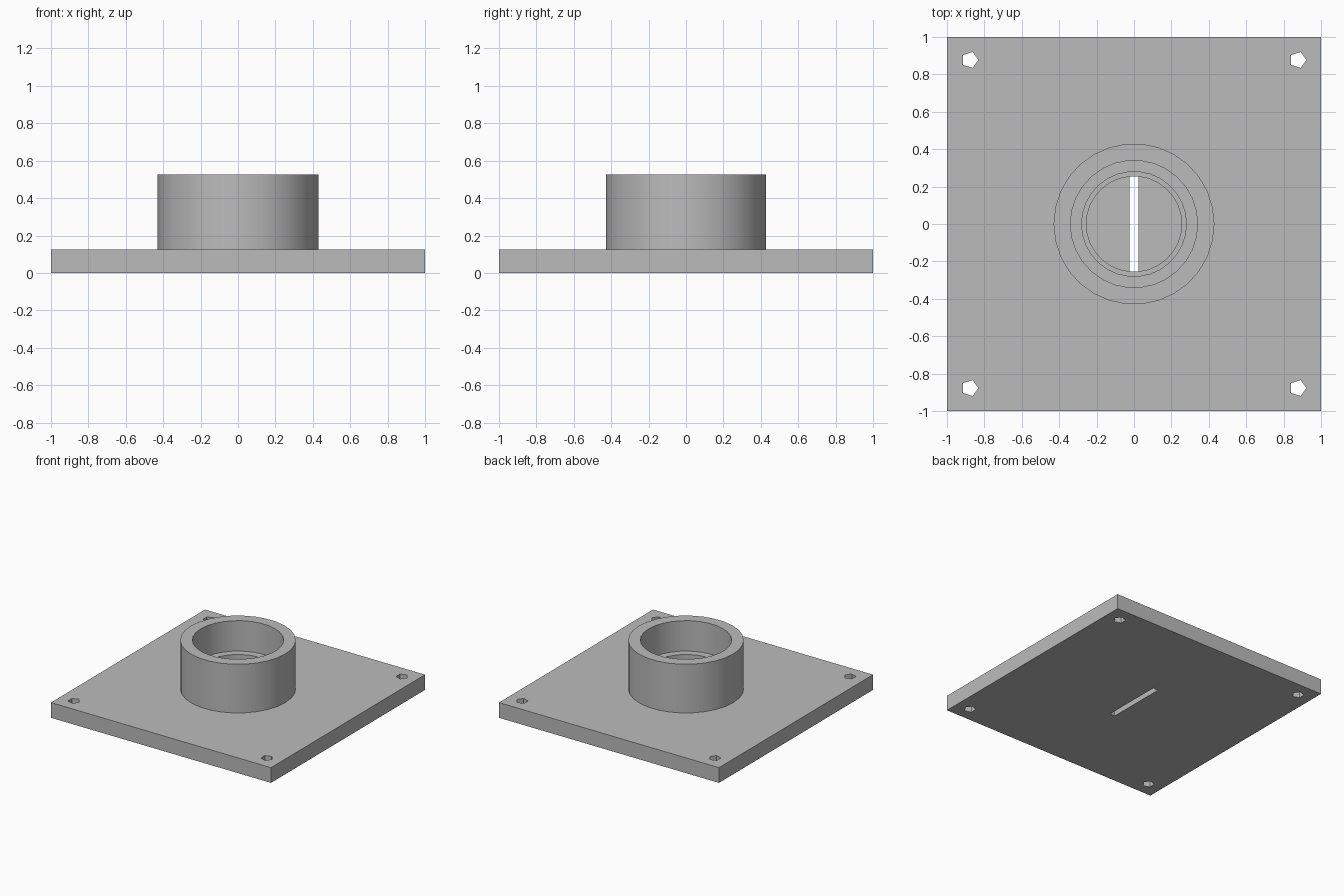
import bpy
import bmesh
from math import pi, radians
from mathutils import Matrix, Vector

if "Cube" in bpy.data.objects:
    bpy.data.objects.remove(bpy.data.objects["Cube"])

grey = bpy.data.materials.new("matte grey")
grey.use_nodes = True
grey.diffuse_color = (0.5, 0.5, 0.5, 1)
grey.node_tree.nodes["Principled BSDF"].inputs["Base Color"].default_value = (0.5, 0.5, 0.5, 1)


def make_object(name, bm):
    bmesh.ops.recalc_face_normals(bm, faces=bm.faces)
    mesh = bpy.data.meshes.new(name)
    bm.to_mesh(mesh)
    bm.free()
    mesh.materials.append(grey)
    obj = bpy.data.objects.new(name, mesh)
    bpy.context.collection.objects.link(obj)
    return obj


def box(name, size, z_low):
    bm = bmesh.new()
    place = Matrix.Translation((0, 0, z_low + size[2] / 2))
    bmesh.ops.create_cube(bm, size=1, matrix=place @ Matrix.Diagonal((*size, 1)))
    return make_object(name, bm)


def prism(name, sides, radius, x, y, z_low, z_high):
    bm = bmesh.new()
    place = Matrix.Translation((x, y, (z_low + z_high) / 2)) @ Matrix.Rotation(-pi / 2, 4, "Z")
    bmesh.ops.create_cone(bm, cap_ends=True, segments=sides, radius1=radius,
                          radius2=radius, depth=z_high - z_low, matrix=place)
    # Turn the prism so that one corner points along +x
    tip = max(bm.verts, key=lambda v: (v.co - Vector((x, y, 0))).x)
    offset = tip.co - Vector((x, y, 0))
    turn = Matrix.Rotation(-Vector((1, 0)).angle_signed(offset.xy) * -1, 4, "Z")
    bmesh.ops.rotate(bm, verts=bm.verts, cent=(x, y, 0), matrix=turn)
    return make_object(name, bm)


def cut(target, cutter):
    cutter.hide_render = True
    mod = target.modifiers.new("cut", "BOOLEAN")
    mod.operation = "DIFFERENCE"
    mod.solver = "EXACT"
    mod.object = cutter
    bpy.context.view_layer.objects.active = target
    bpy.ops.object.modifier_apply(modifier=mod.name)
    bpy.data.objects.remove(cutter)


# Base plate with a recess, a narrow slot and four corner holes
PLATE = 0.125
plate = box("base_plate", (2, 2, PLATE), 0)
cut(plate, prism("recess_cutter", 30, 0.255, 0, 0, 0.06, 0.3))
cut(plate, box("slot_cutter", (0.046, 0.506, 0.4), -0.2))
for sx in (-1, 1):
    for sy in (-1, 1):
        cut(plate, prism("hole_cutter", 5, 0.045, sx * 0.877, sy * 0.877, -0.1, 0.3))

# Stepped round collar, turned from its cross-section
profile = [(0.28, PLATE), (0.43, PLATE), (0.43, 0.525),
           (0.34, 0.525), (0.34, 0.275), (0.28, 0.275)]
bm = bmesh.new()
points = [bm.verts.new((r, 0, z)) for r, z in profile]
edges = [bm.edges.new((a, b)) for a, b in zip(points, points[1:] + points[:1])]
bmesh.ops.spin(bm, geom=points + edges, cent=(0, 0, 0), axis=(0, 0, 1),
               angle=2 * pi, steps=30)
bmesh.ops.remove_doubles(bm, verts=bm.verts, dist=0.0001)
collar = make_object("collar", bm)
bpy.ops.object.select_all(action="DESELECT")
collar.select_set(True)
bpy.context.view_layer.objects.active = collar
bpy.ops.object.shade_smooth_by_angle(angle=radians(30))
